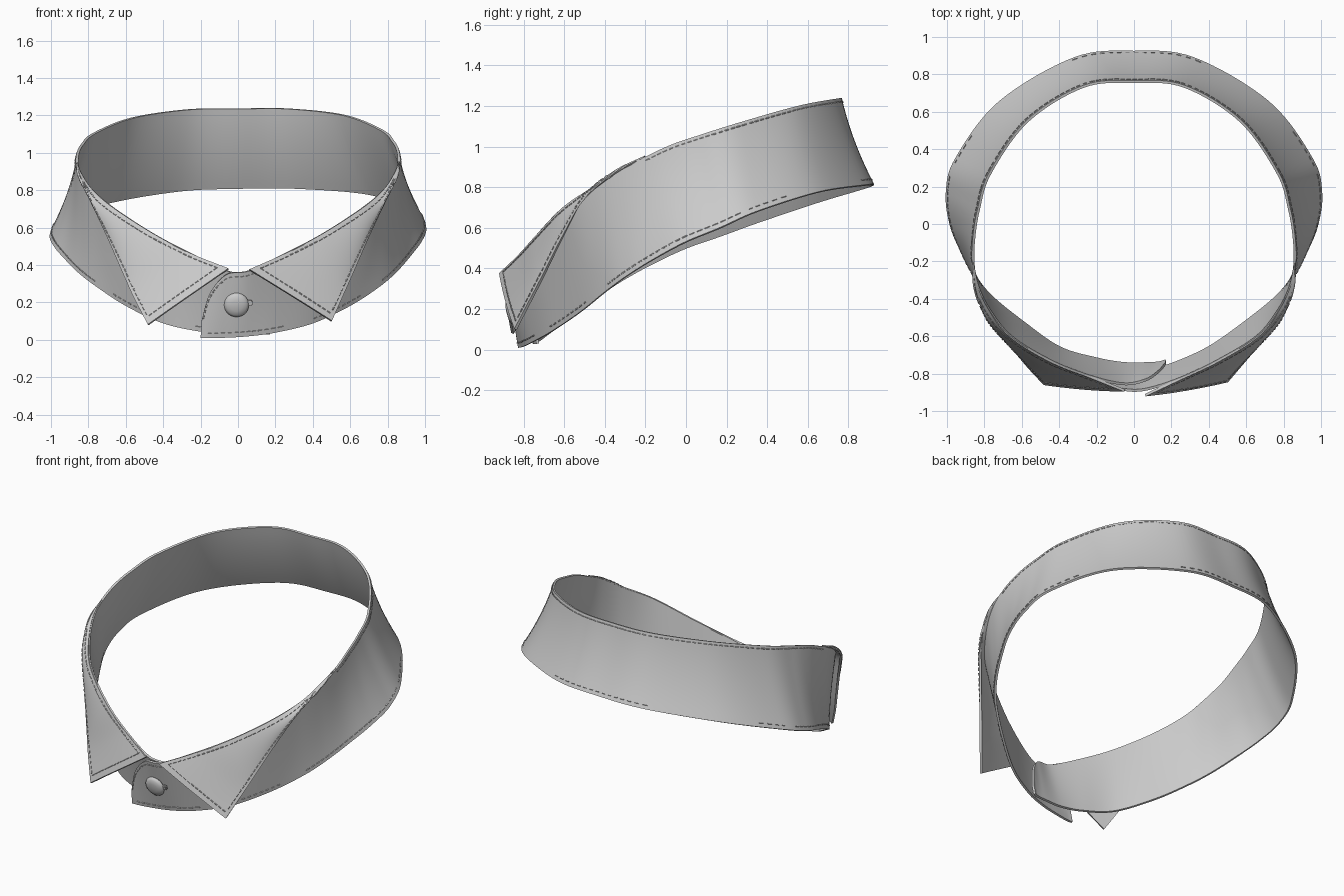
import bpy, bmesh, math
from mathutils import Vector, Matrix

if "Cube" in bpy.data.objects:
    bpy.data.objects.remove(bpy.data.objects["Cube"])

THICK = 0.014


def spline(pts, u):
    """Catmull-Rom through pts, u from 0 to 1."""
    n = len(pts) - 1
    f = min(max(u, 0), 1) * n
    i = min(int(f), n - 1)
    t = f - i
    p1, p2 = pts[i], pts[i + 1]
    p0 = pts[i - 1] if i else p1 * 2 - p2
    p3 = pts[i + 2] if i + 2 <= n else p2 * 2 - p1
    return (p1 * 2 + (p2 - p0) * t + (p0 * 2 - p1 * 5 + p2 * 4 - p3) * t * t
            + (p1 * 3 - p0 - p2 * 3 + p3) * t ** 3) * 0.5


def make_surface(low, high, bow):
    """Curved strip between two splines; bow(p) gives the mid-height bulge."""
    def surf(u, v):
        p = spline(low, u).lerp(spline(high, u), v)
        out = Vector((p.x, p.y, 0)).normalized()
        return p + out * bow(p, u) * 4 * v * (1 - v)
    return surf


def finish(name, bm):
    me = bpy.data.meshes.new(name)
    bm.to_mesh(me)
    bm.free()
    ob = bpy.data.objects.new(name, me)
    bpy.context.collection.objects.link(ob)
    bpy.context.view_layer.objects.active = ob
    for o in bpy.context.selected_objects:
        o.select_set(False)
    ob.select_set(True)
    bpy.ops.object.shade_smooth_by_angle(angle=math.radians(40))
    return ob


def cloth(name, surf, nu, nv):
    bm = bmesh.new()
    g = [[bm.verts.new(surf(i / nu, j / nv)) for j in range(nv + 1)] for i in range(nu + 1)]
    for i in range(nu):
        for j in range(nv):
            bm.faces.new((g[i][j], g[i + 1][j], g[i + 1][j + 1], g[i][j + 1]))
    bmesh.ops.remove_doubles(bm, verts=bm.verts, dist=0.0004)
    bmesh.ops.recalc_face_normals(bm, faces=bm.faces)
    # solidify by hand-free modifier, applied before smoothing
    ob = finish(name, bm)
    m = ob.modifiers.new("thickness", 'SOLIDIFY')
    m.thickness, m.offset = THICK, 0
    bpy.ops.object.modifier_apply(modifier=m.name)
    bpy.ops.object.shade_smooth_by_angle(angle=math.radians(40))
    return ob


def stitches(name, surf, lines, pitch=0.03):
    """Short threads lying on the outer side of a surface along uv lines."""
    bm = bmesh.new()
    for uv in lines:
        pts = []
        for k in range(401):
            u, v = uv(k / 400)
            p, e = surf(u, v), 0.002
            n = (surf(u + e if u < .99 else u - e, v) - p).cross(surf(u, v + e if v < .9 else v - e) - p)
            if n.length < 1e-12:
                continue
            n.normalize()
            if n.dot(Vector((p.x, p.y, 0))) < 0:
                n.negate()
            pts.append(p + n * (THICK / 2 + 0.001))
        start, run = pts[0], 0
        for a, b in zip(pts, pts[1:]):
            run += (b - a).length
            if run > pitch:
                start, run = b, 0
            elif start and run > pitch * 0.6:
                d = b - start
                rot = d.to_track_quat('Z', 'Y').to_matrix().to_4x4()
                bmesh.ops.create_cone(bm, cap_ends=True, segments=5, radius1=0.0035, radius2=0.0035,
                                      depth=d.length, matrix=Matrix.Translation((start + b) / 2) @ rot)
                start = None
    finish(name, bm)


# Band: (bottom xyz, top xyz) from centre back round one side to the front
side = [(.32, .885, .81, .27, .735, 1.235), (.72, .65, .775, .57, .55, 1.2),
        (.95, .35, .68, .77, .27, 1.12), (1, .17, .6, .83, .08, 1.06),
        (.98, 0, .53, .855, -.07, 1.01), (.92, -.15, .45, .86, -.2, .95),
        (.85, -.28, .37, .84, -.32, .89), (.76, -.39, .29, .78, -.45, .80),
        (.6, -.52, .185, .66, -.6, .70), (.4, -.66, .09, .45, -.73, .565)]
left_drop = [.015, .05, .055, .04, .03, .02, .01, 0, 0, 0]
# overlapping front ends with rounded upper corners
right_end = [(.2, -.75, .04, .25, -.825, .46), (.05, -.79, .02, .06, -.885, .37),
             (-.08, -.81, .012, -.06, -.885, .35), (-.16, -.82, .01, -.15, -.86, .25),
             (-.2, -.82, .01, -.195, -.835, .10)]
left_end = [(-.2, -.72, .045, -.25, -.81, .46), (-.05, -.745, .03, -.06, -.855, .37),
            (.08, -.745, .03, .06, -.835, .34), (.14, -.74, .03, .13, -.79, .24),
            (.17, -.73, .03, .17, -.745, .10)]
left = [(-a, b, c - d, -e, f, g - d * .3) for (a, b, c, e, f, g), d in zip(side, left_drop)] + left_end
rows = left[::-1] + [(0, .92, .81, 0, .76, 1.235)] + side + right_end
low = [Vector(r[:3]) for r in rows]
high = [Vector(r[3:]) for r in rows]
band = make_surface(low, high, lambda p, u: -0.016 * min(1, max(0, (p.y + .5) / .5)))
cloth("collar_band", band, 240, 10)


def inset(surf, u, d):
    return min(0.5, d / max(1e-4, (surf(u, 1) - surf(u, 0)).length))


n = len(rows) - 1
stitches("band_stitching", band, [
    lambda t: (0.01 + .98 * t, inset(band, .01 + .98 * t, .025)),
    lambda t: ((9 + (n - 18) * t) / n, 1 - inset(band, (9 + (n - 18) * t) / n, .02)),
    lambda t: ((n - 4 + 3.8 * t) / n, 1 - inset(band, (n - 4 + 3.8 * t) / n, .025))])

# Folded wings: triangular leaves turned outward from the band's top edge
edge = [(.86, -.2, .95), (.845, -.36, .87), (.785, -.5, .745), (.70, -.605, .56),
        (.61, -.71, .35), (.555, -.775, .225)]
for name, s, tip, point in (("right", 1, (.06, -.915, .375), (.5, -.84, .10)),
                            ("left", -1, (-.05, -.89, .38), (-.48, -.855, .08))):
    src = side[5:] + [right_end[0]] if s > 0 else left[5:11]
    fold = [Vector(r[3:]) for r in src] + [Vector(tip)]
    outer = [Vector((s * x, y, z)) for x, y, z in edge] + [Vector(point)]
    outer[0] = fold[0].copy()
    wing = make_surface(fold, outer, lambda p, u: 0.018 * math.sin(math.pi * min(u, .5)) * (1 - u * .6))
    cloth(name + "_wing", wing, 60, 12)
    stitches(name + "_wing_stitching", wing, [
        lambda t: (.2 + .77 * t, 1 - inset(wing, .2 + .77 * t, .022)),
        lambda t: (.965, .05 + .9 * t),
        lambda t: (.2 + .77 * t, inset(wing, .2 + .77 * t, .022))])

# Button: domed disc turned from a profile, tilted to the tab, with a buttonhole bar
tilt = Matrix.Translation((-.008, -.851, .188)) @ Matrix.Rotation(math.radians(104), 4, 'X')
bm = bmesh.new()
profile = [(0, .034), (.03, .032), (.052, .026), (.063, .017), (.066, .008), (.06, 0), (0, 0)]
vs = [bm.verts.new((r, 0, z)) for r, z in profile]
es = [bm.edges.new(p) for p in zip(vs, vs[1:])]
bmesh.ops.spin(bm, geom=vs + es, axis=(0, 0, 1), cent=(0, 0, 0), angle=2 * math.pi, steps=40)
bmesh.ops.remove_doubles(bm, verts=bm.verts, dist=0.0005)
bmesh.ops.recalc_face_normals(bm, faces=bm.faces)
bm.transform(tilt)
finish("button", bm)

bm = bmesh.new()
bmesh.ops.create_cube(bm, size=1, matrix=tilt @ Matrix.Translation((.02, .01, .004)) @ Matrix.Diagonal((.13, .03, .018, 1)))
bmesh.ops.bevel(bm, geom=bm.edges[:], offset=.005, segments=2, affect='EDGES')
finish("buttonhole", bm)
